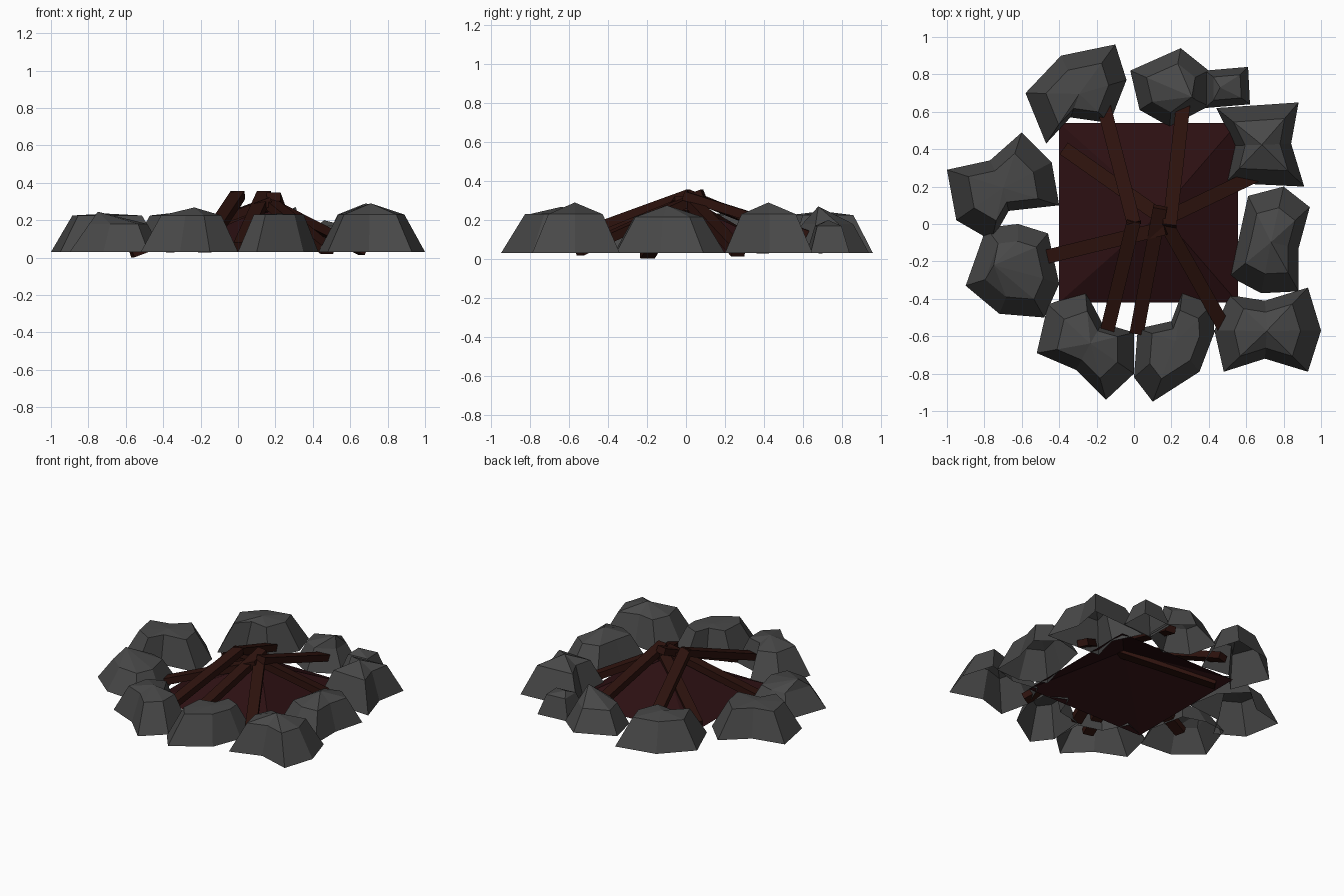
import bpy, bmesh
from mathutils import Vector, Matrix

if "Cube" in bpy.data.objects:
    bpy.data.objects.remove(bpy.data.objects["Cube"])


def material(name, color):
    m = bpy.data.materials.new(name)
    m.diffuse_color = (*color, 1)
    m.use_nodes = True
    m.node_tree.nodes["Principled BSDF"].inputs["Base Color"].default_value = m.diffuse_color
    return m


STONE = material("stone_grey", (0.065, 0.065, 0.065))
WOOD = material("charred_wood", (0.026, 0.006, 0.004))
EMBER = material("ember_red", (0.025, 0.005, 0.006))


def finish(name, bm, mat):
    bmesh.ops.recalc_face_normals(bm, faces=bm.faces[:])
    me = bpy.data.meshes.new(name)
    bm.to_mesh(me)
    bm.free()
    me.materials.append(mat)
    ob = bpy.data.objects.new(name, me)
    bpy.context.collection.objects.link(ob)
    return ob


def stone(name, peak, shoulder, outline, peak_xy=None):
    """Open-bottomed faceted rock: base ring, shoulder ring, peak."""
    bm = bmesh.new()
    pts = [Vector(p) for p in outline]
    c = sum(pts, Vector((0, 0))) / len(pts)
    base, upper = [[bm.verts.new((*(c + (p - c) * s), z)) for p in pts]
                   for s, z in ((1.0, 0.03), (0.62, shoulder))]
    top = bm.verts.new((*(peak_xy or c), peak))
    n = len(pts)
    for i in range(n):
        j = (i + 1) % n
        bm.faces.new((base[i], base[j], upper[j], upper[i]))
        bm.faces.new((upper[i], upper[j], top))
    finish(name, bm, STONE)


def log(name, start, end, width=0.075, height=0.047):
    """Square-cut stick between two points."""
    a, b = Vector(start), Vector(end)
    d = b - a
    y = d.normalized()
    x = y.cross(Vector((0, 0, 1))).normalized()
    z = x.cross(y)
    rot = Matrix((x, y, z)).transposed().to_4x4()
    bm = bmesh.new()
    size = Matrix.Diagonal((width, d.length, height, 1))
    bmesh.ops.create_cube(bm, size=1, matrix=Matrix.Translation((a + b) / 2) @ rot @ size)
    finish(name, bm, WOOD)


# Ring of stones, outlines seen from above
stone("stone_back_left", 0.245, 0.225, [(-.10, .96), (-.39, .90), (-.58, .70), (-.47, .43),
                                       (-.34, .57), (-.13, .54), (-.04, .77)])
stone("stone_left_upper", 0.235, 0.225, [(-.60, .49), (-.77, .34), (-1, .29), (-.95, .02),
                                        (-.76, -.09), (-.67, .07), (-.40, .10), (-.44, .33)])
stone("stone_left_lower", 0.245, 0.18, [(-.79, -.02), (-.90, -.33), (-.72, -.48), (-.48, -.50),
                                        (-.40, -.32), (-.46, -.05), (-.62, 0.0)], (-.75, -.22))
stone("stone_front_left", 0.268, 0.225, [(-.26, -.36), (-.46, -.43), (-.52, -.69), (-.31, -.78),
                                        (-.15, -.94), (0, -.80), (0, -.58), (-.17, -.53)])
stone("stone_front", 0.235, 0.23, [(.26, -.36), (.42, -.43), (.43, -.58), (.35, -.79),
                                   (.10, -.95), (0, -.82), (.02, -.56), (.20, -.52)])
stone("stone_front_right", 0.29, 0.23, [(.51, -.38), (.70, -.41), (.93, -.34), (1, -.57),
                                        (.93, -.79), (.70, -.72), (.48, -.79), (.43, -.57)])
stone("stone_right", 0.275, 0.215, [(.80, .20), (.94, .09), (.88, -.13), (.88, -.36),
                                    (.68, -.37), (.51, -.28), (.56, -.08), (.61, .15)])
stone("stone_right_upper", 0.29, 0.23, [(.88, .65), (.84, .43), (.91, .20), (.49, .22),
                                        (.54, .42), (.44, .62)])
stone("stone_back", 0.27, 0.18, [(.25, .94), (-.02, .82), (.03, .61), (.19, .52),
                                 (.40, .63), (.40, .82)], (.31, .68))
stone("stone_back_small", 0.20, 0.17, [(.38, .82), (.61, .84), (.62, .64), (.38, .62)], (.46, .73))

# Peaked mound of embers under the logs
bm = bmesh.new()
x0, x1, y0, y1 = -.40, .555, -.42, .54
xm, ym = (x0 + x1) / 2, (y0 + y1) / 2
rim = [bm.verts.new((x, y, 0.03)) for x, y in
       ((x0, y0), (xm, y0), (x1, y0), (x1, ym), (x1, y1), (xm, y1), (x0, y1), (x0, ym))]
apex = bm.verts.new((.14, .06, 0.26))
for i in range(8):
    bm.faces.new((rim[i], rim[(i + 1) % 8], apex))
finish("ember_bed", bm, EMBER)

# Logs leaning together at the middle
log("log_back_left", (0, 0, .335), (-.18, .70, .05))
log("log_back", (.19, -.01, .325), (.27, .70, .10))
log("log_left_back", (.17, .02, .27), (-.37, .40, .05))
log("log_left", (.17, -.02, .30), (-.57, -.20, .0235))
log("log_front_left", (.0, .02, .335), (-.17, -.68, .08))
log("log_front", (.14, .09, .335), (.015, -.58, .06))
log("log_front_right", (.16, .02, .30), (.48, -.55, .04))
log("log_right", (.17, .03, .29), (.67, .27, .035))
